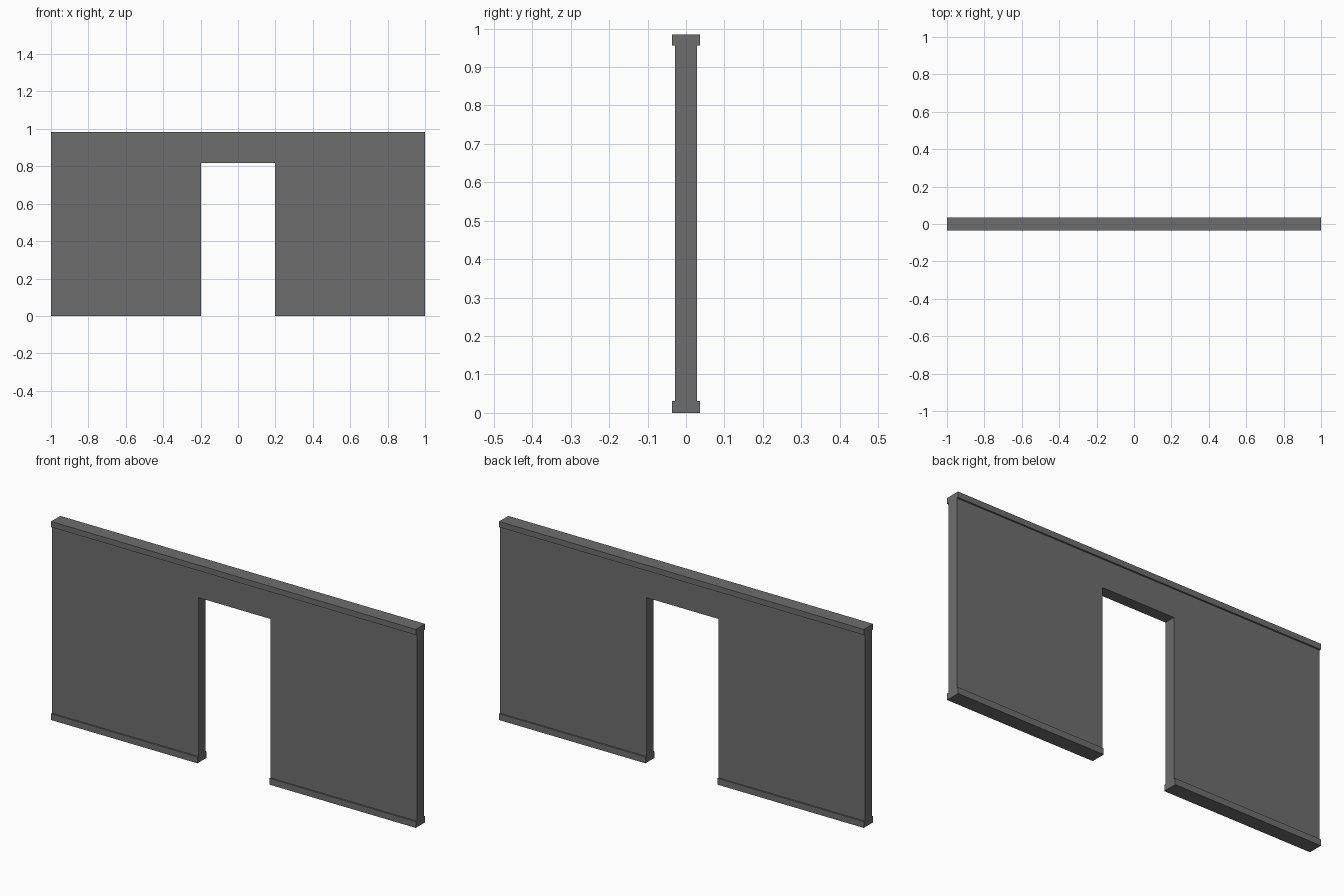
import bpy, bmesh

if "Cube" in bpy.data.objects:
    bpy.data.objects.remove(bpy.data.objects["Cube"])

HEIGHT, HALF_LEN = 0.984, 1.0
WALL, TRIM = 0.028, 0.036          # half thicknesses
BASE_TOP, CAP_BOTTOM = 0.031, 0.956
DOOR_HALF, DOOR_TOP = 0.197, 0.818

grey = bpy.data.materials.new("wall_grey")
grey.diffuse_color = (0.155, 0.155, 0.155, 1)
grey.use_nodes = True
grey.node_tree.nodes["Principled BSDF"].inputs["Base Color"].default_value = grey.diffuse_color


def extrude_x(name, profile, x0, x1):
    """Extrude a closed (y, z) profile along x."""
    bm = bmesh.new()
    face = bm.faces.new([bm.verts.new((x0, y, z)) for y, z in profile])
    ext = bmesh.ops.extrude_face_region(bm, geom=[face])["geom"]
    verts = [v for v in ext if isinstance(v, bmesh.types.BMVert)]
    bmesh.ops.translate(bm, verts=verts, vec=(x1 - x0, 0, 0))
    bmesh.ops.recalc_face_normals(bm, faces=bm.faces[:])
    me = bpy.data.meshes.new(name)
    bm.to_mesh(me)
    bm.free()
    me.materials.append(grey)
    ob = bpy.data.objects.new(name, me)
    bpy.context.collection.objects.link(ob)
    return ob


# Wall with skirting and cap rail in one mirrored profile
side = [(TRIM, 0), (TRIM, BASE_TOP), (WALL, BASE_TOP),
        (WALL, CAP_BOTTOM), (TRIM, CAP_BOTTOM), (TRIM, HEIGHT)]
profile = side + [(-y, z) for y, z in reversed(side)]
wall = extrude_x("doorway_wall", profile, -HALF_LEN, HALF_LEN)

# Doorway opening
cutter = extrude_x("door_cutter",
                   [(-0.2, -0.2), (0.2, -0.2), (0.2, DOOR_TOP), (-0.2, DOOR_TOP)],
                   -DOOR_HALF, DOOR_HALF)
cutter.hide_render = True
cut = wall.modifiers.new("doorway", 'BOOLEAN')
cut.operation = 'DIFFERENCE'
cut.solver = 'EXACT'
cut.object = cutter

# Bake the cut and remove the helper
bpy.context.view_layer.objects.active = wall
wall.select_set(True)
bpy.ops.object.modifier_apply(modifier=cut.name)
bpy.data.objects.remove(cutter)
